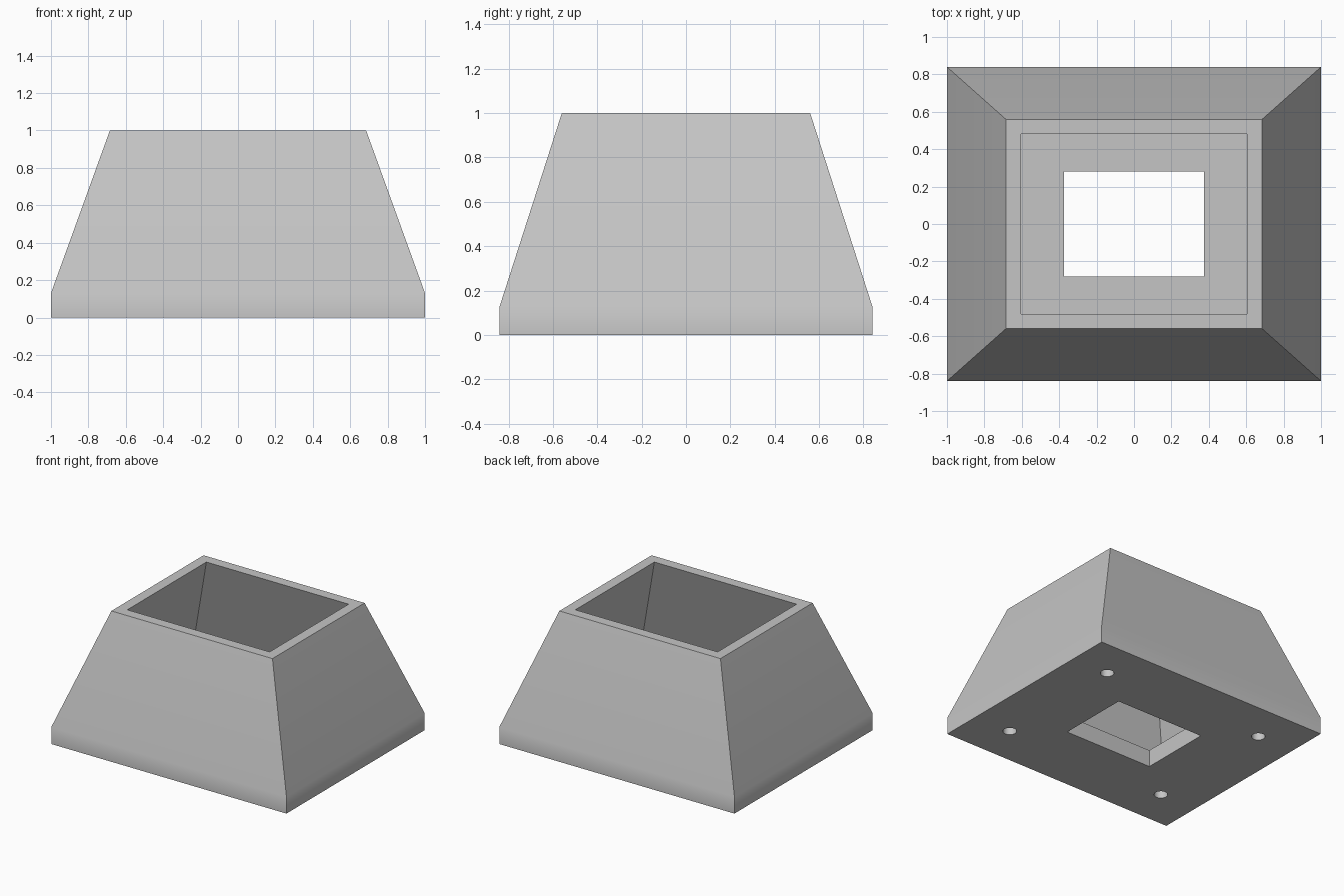
import bpy
import bmesh
import math

# Remove the default object
cube = bpy.data.objects.get("Cube")
if cube:
    bpy.data.objects.remove(cube, do_unlink=True)

# Single plain material
grey = bpy.data.materials.new("light_grey")
grey.use_nodes = True
colour = (0.56, 0.56, 0.56, 1.0)
grey.diffuse_color = colour
grey.node_tree.nodes["Principled BSDF"].inputs["Base Color"].default_value = colour

# Closed section of the hollow base: (half width, half depth, height)
FLOOR = 0.13
SECTION = [
    (1.0, 0.84, 0.0),       # outer foot
    (1.0, 0.84, FLOOR),     # top of the upright lip
    (0.685, 0.56, 1.0),     # outer rim
    (0.605, 0.48, 1.0),     # inner rim
    (0.92, 0.76, FLOOR),    # cavity floor
    (0.375, 0.28, FLOOR),   # floor opening, upper edge
    (0.375, 0.28, 0.0),     # floor opening, lower edge
]


def new_object(name, bm):
    bmesh.ops.recalc_face_normals(bm, faces=bm.faces)
    mesh = bpy.data.meshes.new(name)
    bm.to_mesh(mesh)
    bm.free()
    mesh.materials.append(grey)
    obj = bpy.data.objects.new(name, mesh)
    bpy.context.collection.objects.link(obj)
    return obj


# Hollow tapered body: rectangular rings bridged in a closed loop
bm = bmesh.new()
corners = [(-1, -1), (1, -1), (1, 1), (-1, 1)]
rings = [[bm.verts.new((sx * w, sy * d, z)) for sx, sy in corners]
         for w, d, z in SECTION]
for lower, upper in zip(rings, rings[1:] + rings[:1]):
    for i in range(4):
        j = (i + 1) % 4
        bm.faces.new((lower[i], lower[j], upper[j], upper[i]))
body = new_object("tapered_base", bm)

# Four screw holes through the floor
bm = bmesh.new()
for sx, sy in corners:
    made = bmesh.ops.create_cone(bm, cap_ends=True, segments=32,
                                 radius1=0.048, radius2=0.048, depth=0.3)
    bmesh.ops.translate(bm, verts=made["verts"], vec=(sx * 0.69, sy * 0.53, 0.06))
cutter = new_object("screw_hole_cutter", bm)
cutter.hide_render = True

bpy.ops.object.select_all(action="DESELECT")
bpy.context.view_layer.objects.active = body
body.select_set(True)
cut = body.modifiers.new("screw_holes", "BOOLEAN")
cut.operation = "DIFFERENCE"
cut.solver = "EXACT"
cut.object = cutter
bpy.ops.object.modifier_apply(modifier=cut.name)
bpy.data.objects.remove(cutter, do_unlink=True)

# Soft blend between lip and slope, crisp corners elsewhere
bpy.ops.object.shade_smooth_by_angle(angle=math.radians(30))
weighted = body.modifiers.new("weighted_normals", "WEIGHTED_NORMAL")
weighted.mode = "FACE_AREA"
weighted.keep_sharp = True
